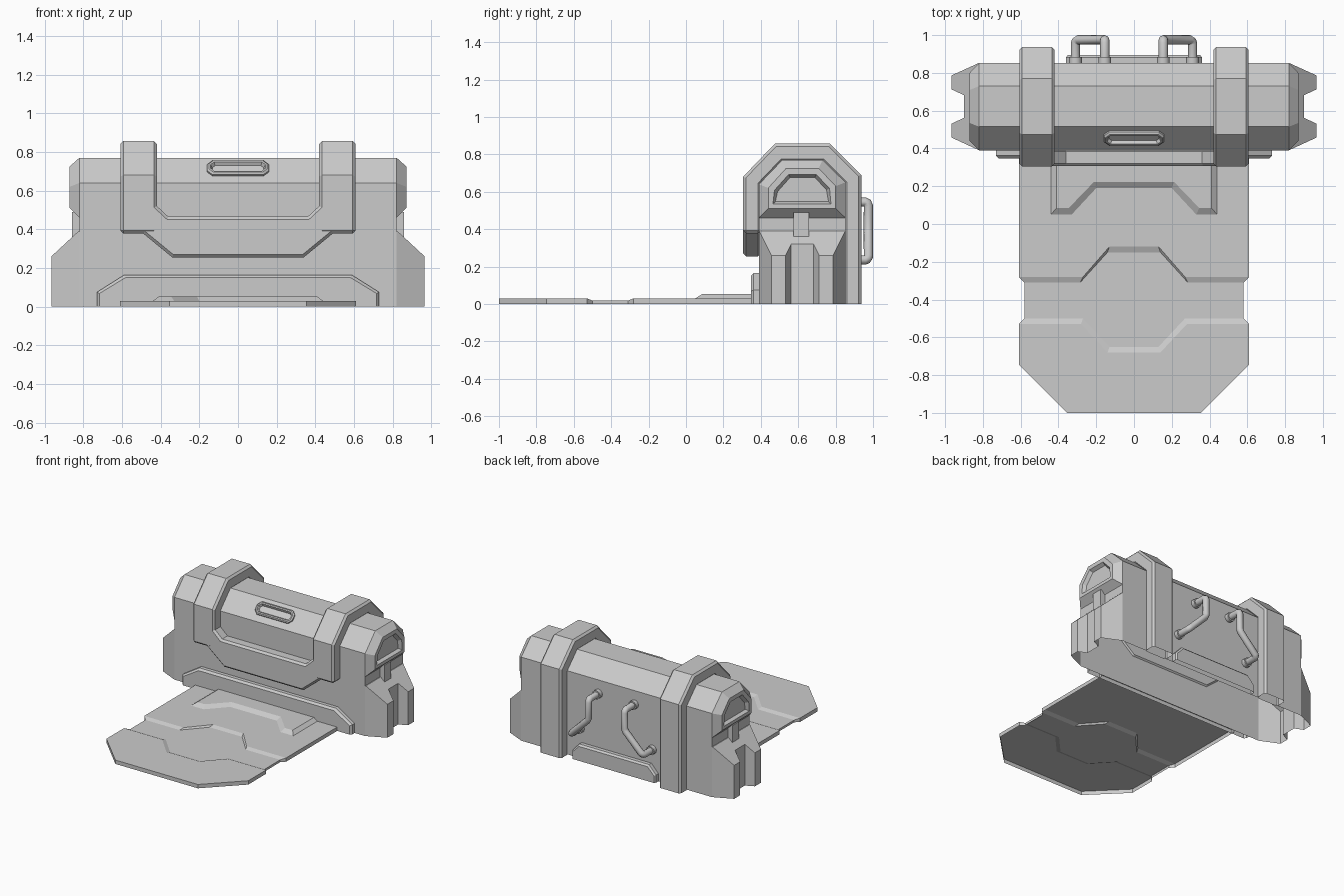
import bpy, bmesh
from mathutils import Vector

if "Cube" in bpy.data.objects:
    bpy.data.objects.remove(bpy.data.objects["Cube"])


def finish(name, bm, bevel=0):
    """Turn a bmesh into an object; the model is a shell, open on the ground."""
    bmesh.ops.recalc_face_normals(bm, faces=bm.faces)
    ground = [f for f in bm.faces if all(v.co.z < 0.001 for v in f.verts)]
    bmesh.ops.delete(bm, geom=ground, context='FACES')
    me = bpy.data.meshes.new(name)
    bm.to_mesh(me)
    bm.free()
    ob = bpy.data.objects.new(name, me)
    bpy.context.collection.objects.link(ob)
    if bevel:
        m = ob.modifiers.new("bevel", 'BEVEL')
        m.width, m.segments, m.limit_method, m.angle_limit = bevel, 1, 'ANGLE', 1.05
    return ob


def loft_bm(rings, start=True, end=True, closed=True):
    bm = bmesh.new()
    vs = [[bm.verts.new(p) for p in r] for r in rings]
    n = len(rings[0])
    for a, b in zip(vs, vs[1:]):
        for i in range(n if closed else n - 1):
            j = (i + 1) % n
            bm.faces.new((a[i], a[j], b[j], b[i]))
    if start:
        bm.faces.new(vs[0])
    if end:
        bm.faces.new(vs[-1])
    return bm


def on_x(pts, x):
    return [(x, a, b) for a, b in pts]


def on_y(pts, y):
    return [(a, y, b) for a, b in pts]


def on_z(pts, z):
    return [(a, b, z) for a, b in pts]


def mirrored(half):
    """Close a right-hand half outline with its mirror image."""
    return half + [(-a, b) for a, b in reversed(half)]


# Upper body with chamfered ends and recessed end windows
P = [(.39, .46), (.39, .64), (.515, .77), (.73, .77), (.853, .65), (.853, .46)]
Q = [(.44, .51), (.44, .62), (.535, .725), (.71, .725), (.80, .63), (.80, .51)]
bm = loft_bm([on_x(Q, -.87), on_x(P, -.82), on_x(P, .82), on_x(Q, .87)])
bmesh.ops.recalc_face_normals(bm, faces=bm.faces)
for f in [f for f in bm.faces if abs(f.normal.x) > .99]:
    bmesh.ops.inset_region(bm, faces=[f], thickness=.035)
    bmesh.ops.inset_region(bm, faces=[f], thickness=.018, depth=-.025)
finish("upper_body", bm)

# Neck between upper body and base
R = [(-.82, .39), (.82, .39), (.82, .853), (-.82, .853)]
finish("neck", loft_bm([on_z(R, .385), on_z(R, .47)], False, False))

# Base with notched ends, sloped off at the top
half = [(.82, .39), (.965, .457), (.965, .532), (.90, .562),
        (.90, .682), (.965, .712), (.965, .787), (.82, .853)]
base = mirrored(half)
bm = loft_bm([on_z(base, 0), on_z(base, .39)])
for s in (1, -1):
    cut = bmesh.ops.bisect_plane(bm, geom=bm.verts[:] + bm.edges[:] + bm.faces[:],
                                 plane_co=(s * .825, 0, .39), plane_no=(s * .13, 0, .14),
                                 clear_outer=True)
    edges = [e for e in cut['geom_cut'] if isinstance(e, bmesh.types.BMEdge)]
    bmesh.ops.edgeloop_fill(bm, edges=edges)
finish("base", bm)

# Straps over the body and short posts at the ends
strap = [(.305, .378), (.305, .68), (.475, .857), (.77, .857), (.937, .69), (.937, 0),
         (.845, 0), (.845, .645), (.73, .76), (.515, .76), (.40, .64), (.40, .378)]
post = [(.575, .34), (.575, .49), (.657, .49), (.657, .34)]
for s, side in ((1, "right"), (-1, "left")):
    finish("strap_" + side, loft_bm([on_x(strap, s * .42), on_x(strap, s * .607)]), .015)
    finish("end_post_" + side, loft_bm([on_x(post, s * .80), on_x(post, s * .858)]))

# Front door panel joining the straps
door_half = [(.34, .255), (.49, .378), (.605, .378), (.605, .6),
             (.43, .6), (.43, .53), (.36, .465)]
door = mirrored(door_half)
finish("door_panel", loft_bm([on_y(door, .40), on_y(door, .306)]), .015)

# Steps at the foot of the front and back
front_a = mirrored([(.73, 0), (.73, .075), (.587, .165)])
front_b = mirrored([(.717, 0), (.717, .068), (.582, .150)])
finish("front_step", loft_bm([on_y(front_a, .39), on_y(front_a, .362), on_y(front_b, .347)], False))
back_a = mirrored([(.36, 0), (.36, .06), (.30, .125)])
back_b = mirrored([(.35, 0), (.35, .055), (.295, .112)])
finish("back_step", loft_bm([on_y(back_a, .85), on_y(back_a, .882), on_y(back_b, .895)], False))

# Ramp sheet: rows from the body to the tip, with a sunken middle strip
rows = [(.03, [(.61, .37), (.28, .37), (.13, .37)]),
        (.03, [(.61, -.28), (.27, -.28), (.13, -.12)]),
        (.018, [(.58, -.31), (.285, -.31), (.14, -.15)]),
        (.018, [(.58, -.50), (.27, -.50), (.13, -.65)]),
        (.03, [(.61, -.53), (.28, -.53), (.14, -.68)]),
        (.03, [(.61, -.745), (.28, -.745), (.14, -.745)]),
        (.03, [(.355, -1), (.20, -1), (.10, -1)]),
        (0, [(.355, -1), (.20, -1), (.10, -1)])]
rings = []
for z, pts in rows:
    full = mirrored(pts)
    rings.append([(*full[0], 0)] + on_z(full, z) + [(*full[-1], 0)])
bm = loft_bm(rings, False, False, closed=False)
bmesh.ops.dissolve_degenerate(bm, dist=1e-5, edges=bm.edges)
finish("ramp", bm)

# Raised hinge plate on the ramp
hinge_low = mirrored([(.20, .19), (.33, .05), (.44, .05), (.44, .37)])
hinge_top = mirrored([(.212, .223), (.345, .085), (.41, .085), (.41, .37)])
finish("ramp_hinge_plate", loft_bm([on_z(hinge_low, .03), on_z(hinge_top, .052)], False))

# Octagonal slot frame on the front slope
along = Vector((0, .125, .13)).normalized()
normal = Vector((0, -.13, .125)).normalized()
centre = Vector((0, .460, .711))


def slot_ring(inset, height):
    w, h, c = .16 - inset, .05 - inset, .028 - inset * .5
    pts = mirrored([(w - c, -h), (w, -h + c), (w, h - c), (w - c, h)])
    return [centre + Vector((u, 0, 0)) + along * v + normal * height for u, v in pts]


finish("slot_frame", loft_bm([slot_ring(0, -.005), slot_ring(0, .012), slot_ring(.009, .021),
                              slot_ring(.018, .021), slot_ring(.027, .002)], False))

# Bent back handles with round collars
for s, side in ((1, "right"), (-1, "left")):
    cu = bpy.data.curves.new("handle_" + side, 'CURVE')
    cu.dimensions = '3D'
    cu.bevel_depth, cu.bevel_resolution = .025, 2
    path = [(.155, .85, .545), (.155, .957, .545), (.155, .969, .540), (.155, .975, .525),
            (.155, .975, .40), (.165, .975, .38), (.295, .975, .25), (.305, .969, .240),
            (.31, .957, .235), (.31, .85, .235)]
    sp = cu.splines.new('POLY')
    sp.points.add(len(path) - 1)
    for p, (x, y, z) in zip(sp.points, path):
        p.co = (s * x, y, z, 1)
    sp.use_smooth = True
    bpy.context.collection.objects.link(bpy.data.objects.new("handle_" + side, cu))
    for x, z in ((.155, .545), (.31, .235)):
        bpy.ops.mesh.primitive_cylinder_add(vertices=12, radius=.034, depth=.035,
                                            location=(s * x, .866, z), rotation=(1.5708, 0, 0))
        bpy.context.object.name = "handle_collar"
        bpy.ops.object.shade_smooth_by_angle()
